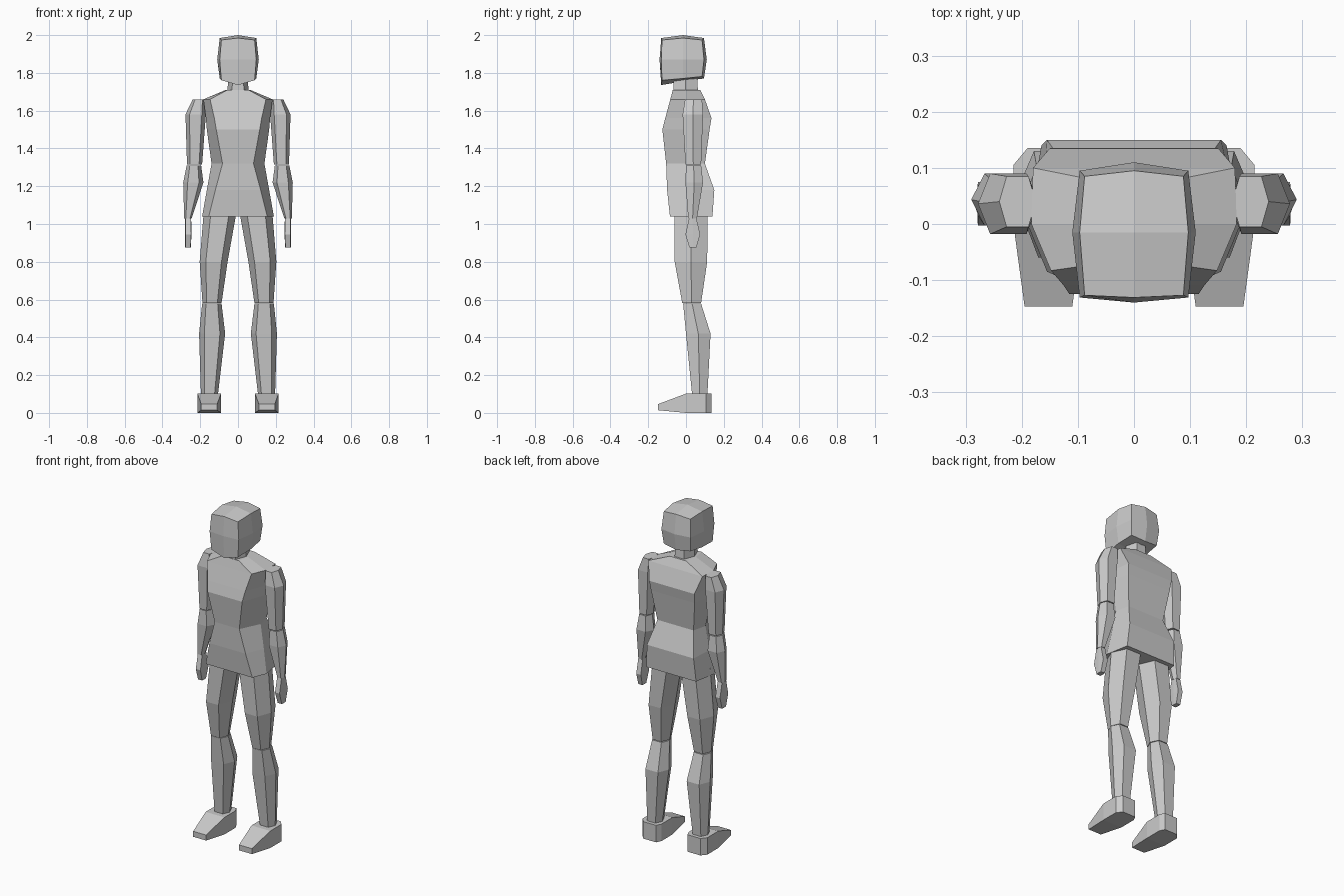
import bpy, bmesh

if "Cube" in bpy.data.objects:
    bpy.data.objects.remove(bpy.data.objects["Cube"])

grey = bpy.data.materials.new("plain_grey")
grey.diffuse_color = (0.6, 0.6, 0.6, 1)
grey.use_nodes = True
grey.node_tree.nodes["Principled BSDF"].inputs["Base Color"].default_value = grey.diffuse_color


def finish(name, bm):
    bmesh.ops.recalc_face_normals(bm, faces=bm.faces[:])
    me = bpy.data.meshes.new(name)
    bm.to_mesh(me)
    bm.free()
    me.materials.append(grey)
    ob = bpy.data.objects.new(name, me)
    bpy.context.collection.objects.link(ob)


def loft(name, rings):
    """Skin a list of equal-length point rings and cap both ends."""
    bm = bmesh.new()
    vs = [[bm.verts.new(p) for p in r] for r in rings]
    n = len(vs[0])
    for a, b in zip(vs, vs[1:]):
        for i in range(n):
            j = (i + 1) % n
            bm.faces.new((a[i], a[j], b[j], b[i]))
    bm.faces.new(vs[0])
    bm.faces.new(vs[-1])
    finish(name, bm)


def limb_ring(s, z, x0, x1, y0, y1, f=0.22):
    """Six-sided section with a point on each side, mirrored by s."""
    a, b, m = x0 + f * (x1 - x0), x1 - f * (x1 - x0), (y0 + y1) / 2
    return [(s * x, y, z) for x, y in
            ((x0, m), (a, y0), (b, y0), (x1, m), (b, y1), (a, y1))]


# Torso: z, front half width, front y, side half width, side y, back half width, back y
torso = [(1.04, .155, -.085, .19, .00, .165, .14),
         (1.18, .12, -.10, .165, .01, .155, .15),
         (1.32, .082, -.105, .14, .015, .12, .10),
         (1.50, .115, -.125, .165, .015, .145, .125),
         (1.56, .125, -.11, .17, .01, .15, .135),
         (1.66, .148, -.083, .183, .0, .18, .10),
         (1.71, .055, -.07, .065, .0, .055, .075)]
loft("torso", [[(-f, fy, z), (f, fy, z), (w, wy, z), (b, by, z), (-b, by, z), (-w, wy, z)]
               for z, f, fy, w, wy, b, by in torso])

# Neck
loft("neck", [limb_ring(1, 1.68, -.058, .058, -.068, .065),
              limb_ring(1, 1.79, -.05, .05, -.065, .058)])

# Head: once-subdivided cube, rounded, with a lowered chin
bm = bmesh.new()
bmesh.ops.create_cube(bm, size=2)
bmesh.ops.subdivide_edges(bm, edges=bm.edges[:], cuts=1, use_grid_fill=True)
for v in bm.verts:
    x, y, z = (round(c) for c in v.co)
    k = (1, 1, .88, .8)[abs(x) + abs(y) + abs(z)]
    v.co = (x * k * .11, -.015 + y * k * .125, 1.87 + z * k * .13)
    if y < 0:
        v.co.y -= .012 * (abs(x) + abs(z)) / 2
        if z < 0:
            v.co.z -= .02 if x == 0 else .005
    elif z < 0:
        v.co.z += .015
finish("head", bm)

# Limbs, each row: z, inner x, outer x, front y, back y
upper_arm = [(1.66, .175, .24, -.005, .085), (1.58, .17, .278, -.018, .09),
             (1.315, .19, .27, -.003, .08)]
forearm = [(1.31, .195, .272, 0, .08), (1.22, .183, .29, -.003, .09),
           (1.03, .245, .285, .012, .058)]
hand = [(1.035, .248, .28, .017, .054), (.945, .246, .28, -.003, .075),
        (.875, .25, .28, .018, .055)]
thigh = [(1.08, .005, .18, -.06, .115), (.80, .055, .203, -.06, .112),
         (.582, .087, .188, -.02, .08)]
shin = [(.578, .087, .19, -.015, .08), (.42, .068, .206, .0, .13),
        (.09, .107, .196, .033, .113)]
# Foot, each row: y, inner x, outer x, bottom z, top z
foot = [(.135, .105, .19, 0, .102), (.105, .09, .215, 0, .102),
        (0, .09, .215, 0, .102), (-.147, .11, .195, .014, .047)]

for side, s in (("left", 1), ("right", -1)):
    for part, rows, f in (("upper_arm", upper_arm, .2), ("forearm", forearm, .22),
                          ("hand", hand, .05), ("thigh", thigh, .22), ("shin", shin, .2)):
        loft(f"{side}_{part}", [limb_ring(s, *r, f) for r in rows])
    loft(f"{side}_foot", [[(s * a, y, z0), (s * b, y, z0), (s * b, y, z1), (s * a, y, z1)]
                          for y, a, b, z0, z1 in foot])
